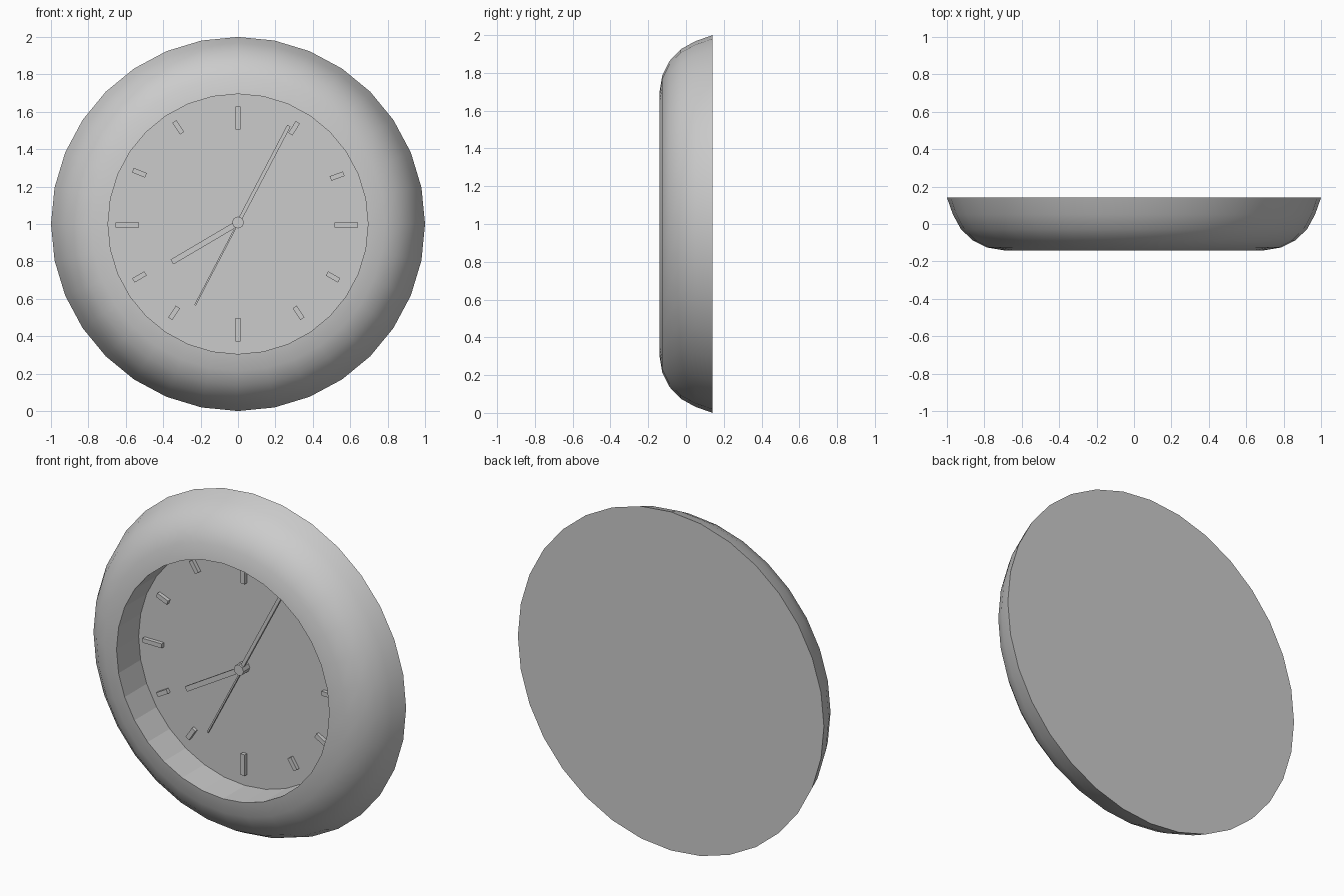
import bpy, bmesh
from math import sin, cos, pi, radians, atan2, hypot
from mathutils import Matrix

if "Cube" in bpy.data.objects:
    bpy.data.objects.remove(bpy.data.objects["Cube"])

CZ = 1.0          # height of the clock centre
FACE_Y = 0.065    # depth of the recessed dial


def finish(bm, name):
    bmesh.ops.recalc_face_normals(bm, faces=bm.faces)
    mesh = bpy.data.meshes.new(name)
    bm.to_mesh(mesh)
    bm.free()
    obj = bpy.data.objects.new(name, mesh)
    bpy.context.collection.objects.link(obj)
    return obj


def lathe(name, profile, sides, smooth_bands=0):
    """Revolve (radius, y) points about the y axis and cap both ends."""
    bm = bmesh.new()
    rings = [[bm.verts.new((r * sin(2 * pi * i / sides), y, CZ + r * cos(2 * pi * i / sides)))
              for i in range(sides)] for r, y in profile]
    for band, (a, b) in enumerate(zip(rings, rings[1:])):
        for i in range(sides):
            j = (i + 1) % sides
            f = bm.faces.new((a[i], a[j], b[j], b[i]))
            f.smooth = band < smooth_bands
    bm.faces.new(rings[0])
    bm.faces.new(rings[-1])
    return finish(bm, name)


def bar(name, x, z, angle, length, width, y_front, y_back):
    """Thin box lying in the dial plane, angle in degrees from +x."""
    bm = bmesh.new()
    m = (Matrix.Translation((x, (y_front + y_back) / 2, z))
         @ Matrix.Rotation(-radians(angle), 4, 'Y')
         @ Matrix.Diagonal((length, y_back - y_front, width, 1)))
    bmesh.ops.create_cube(bm, size=1, matrix=m)
    return finish(bm, name)


def hand(name, tip_x, tip_z, width, y_front, y_back):
    """Clock hand reaching from the hub to its tip."""
    z0 = CZ + 0.005
    dx, dz = tip_x, tip_z - z0
    return bar(name, dx / 2, z0 + dz / 2, atan2(dz, dx) * 180 / pi,
               hypot(dx, dz), width, y_front, y_back)


# Domed case with straight inner wall, dial floor and flat back
lathe("case", [(1.0, 0.141), (0.968, 0.05), (0.925, -0.028), (0.862, -0.088),
               (0.785, -0.126), (0.695, -0.141), (0.695, FACE_Y)], 32, smooth_bands=5)

# Hour markers: x, z, tilt, length
markers = [(0, 1.567, 90, 0.125), (0.30, 1.512, 58, 0.075), (0.53, 1.256, 20, 0.075),
           (0.578, 0.995, 0, 0.125), (0.508, 0.717, -30, 0.075), (0.324, 0.525, -57, 0.075),
           (0, 0.435, 90, 0.125), (-0.342, 0.525, 57, 0.075), (-0.527, 0.717, 30, 0.075),
           (-0.592, 0.995, 0, 0.125), (-0.527, 1.274, -22, 0.075), (-0.32, 1.517, -57, 0.075)]
for i, (x, z, tilt, length) in enumerate(markers):
    bar(f"hour_marker_{i or 12}", x, z, tilt, length, 0.026, 0.043, FACE_Y + 0.005)

# Hands and hub
hand("hour_hand", -0.353, 0.797, 0.03, 0.018, 0.034)
hand("minute_hand", 0.272, 1.525, 0.02, 0.018, 0.034)
hand("second_hand", -0.23, 0.565, 0.009, 0.042, 0.052)
hub = lathe("hub", [(0.032, FACE_Y + 0.005), (0.032, 0.006)], 8)
hub.location.z = 0.008
